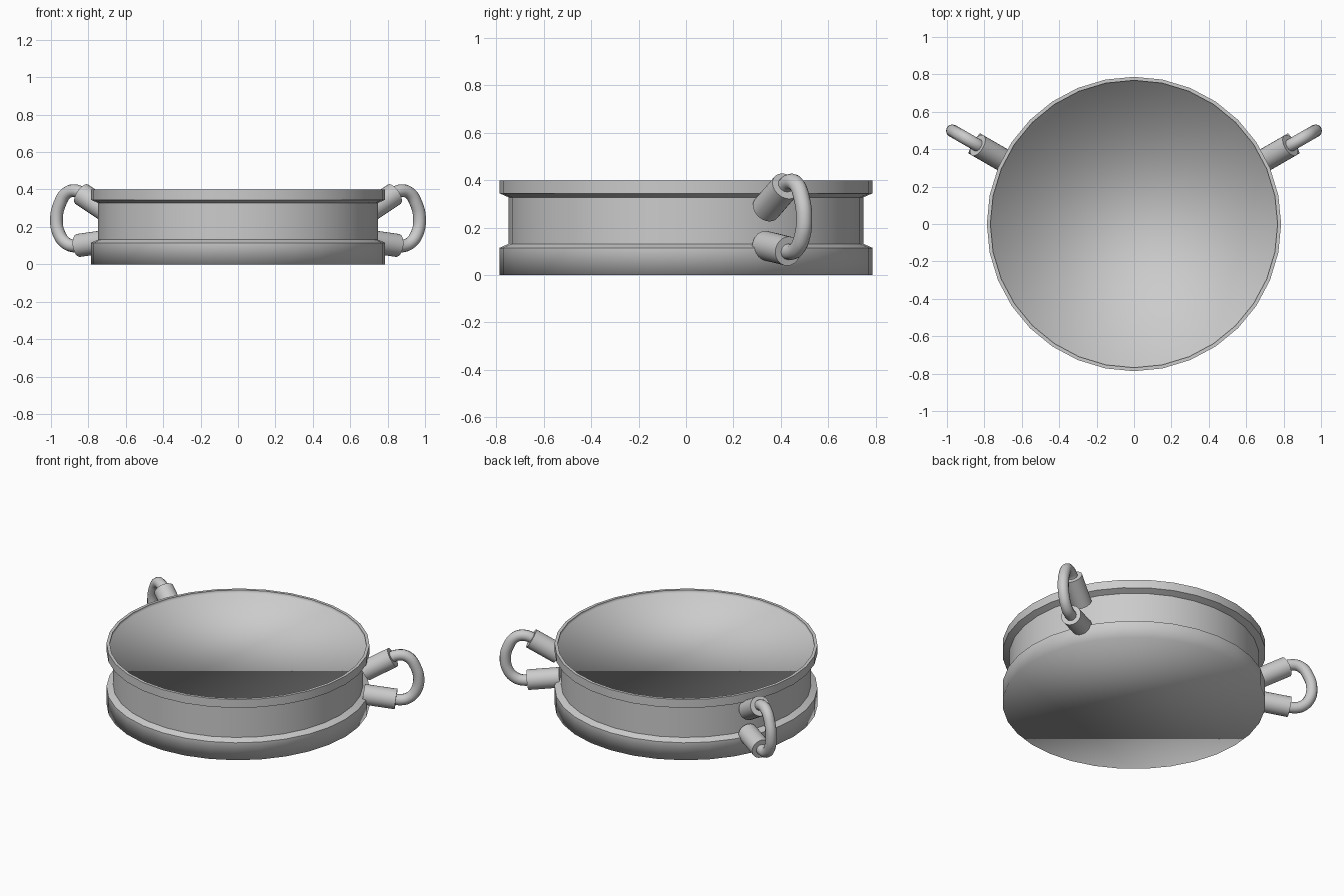
import bpy, bmesh, math
from mathutils import Vector

if "Cube" in bpy.data.objects:
    bpy.data.objects.remove(bpy.data.objects["Cube"])

SEGMENTS = 32
ANGLE = math.radians(30)


def lathe_body(name, profile, sharp_rings):
    """Revolve (radius, z) profile, closed by a flat disc at both ends."""
    bm = bmesh.new()
    rings = []
    for r, z in profile:
        ring = []
        for i in range(SEGMENTS):
            a = 2 * math.pi * i / SEGMENTS
            ring.append(bm.verts.new((r * math.cos(a), r * math.sin(a), z)))
        rings.append(ring)
    for low, high in zip(rings, rings[1:]):
        for i in range(SEGMENTS):
            j = (i + 1) % SEGMENTS
            bm.faces.new((low[i], low[j], high[j], high[i]))
    bm.faces.new(rings[0][::-1])
    bm.faces.new(rings[-1])
    for k in sharp_rings:
        for i in range(SEGMENTS):
            bm.edges.get((rings[k][i], rings[k][(i + 1) % SEGMENTS])).smooth = False
    for f in bm.faces:
        f.smooth = True
    mesh = bpy.data.meshes.new(name)
    bm.to_mesh(mesh)
    bm.free()
    obj = bpy.data.objects.new(name, mesh)
    bpy.context.collection.objects.link(obj)
    return obj


def handle_point(s, z, side):
    """Point in the vertical plane of a handle; s runs outwards."""
    return Vector((side * s * math.cos(ANGLE), s * math.sin(ANGLE) - 0.062, z))


def sleeve(name, start, end, radius):
    axis = end - start
    bpy.ops.mesh.primitive_cylinder_add(
        vertices=24, radius=radius, depth=axis.length,
        location=(start + end) / 2,
        rotation=axis.to_track_quat('Z', 'Y').to_euler())
    bpy.context.object.name = name
    bpy.ops.object.shade_smooth_by_angle()


def tube(name, points, radius):
    curve = bpy.data.curves.new(name, 'CURVE')
    curve.dimensions = '3D'
    curve.bevel_depth = radius
    curve.bevel_resolution = 4
    curve.resolution_u = 5
    curve.use_fill_caps = True
    spline = curve.splines.new('BEZIER')
    spline.bezier_points.add(len(points) - 1)
    for bp, p in zip(spline.bezier_points, points):
        bp.co = p
        bp.handle_left_type = bp.handle_right_type = 'AUTO'
    obj = bpy.data.objects.new(name, curve)
    bpy.context.collection.objects.link(obj)


# Round body: lower band, recessed waist, upper band, rim and inset top disc
lathe_body("round_body",
           [(0.787, 0.0), (0.787, 0.115), (0.748, 0.132), (0.748, 0.328),
            (0.787, 0.345), (0.787, 0.4), (0.768, 0.4), (0.768, 0.38)],
           sharp_rings=(1, 2, 3, 4, 5, 6))

# Two side handles: a bent tube held by two sleeves
TUBE_PATH = [(0.93, 0.36), (0.995, 0.392), (1.055, 0.383), (1.102, 0.32),
             (1.121, 0.24), (1.106, 0.165), (1.065, 0.115), (1.015, 0.098),
             (0.94, 0.107)]
for label, side in (("right", 1), ("left", -1)):
    sleeve(label + "_upper_sleeve", handle_point(0.80, 0.28, side),
           handle_point(0.965, 0.375, side), 0.062)
    sleeve(label + "_lower_sleeve", handle_point(0.79, 0.125, side),
           handle_point(0.985, 0.101, side), 0.062)
    tube(label + "_handle_tube",
         [handle_point(s, z, side) for s, z in TUBE_PATH], 0.034)
